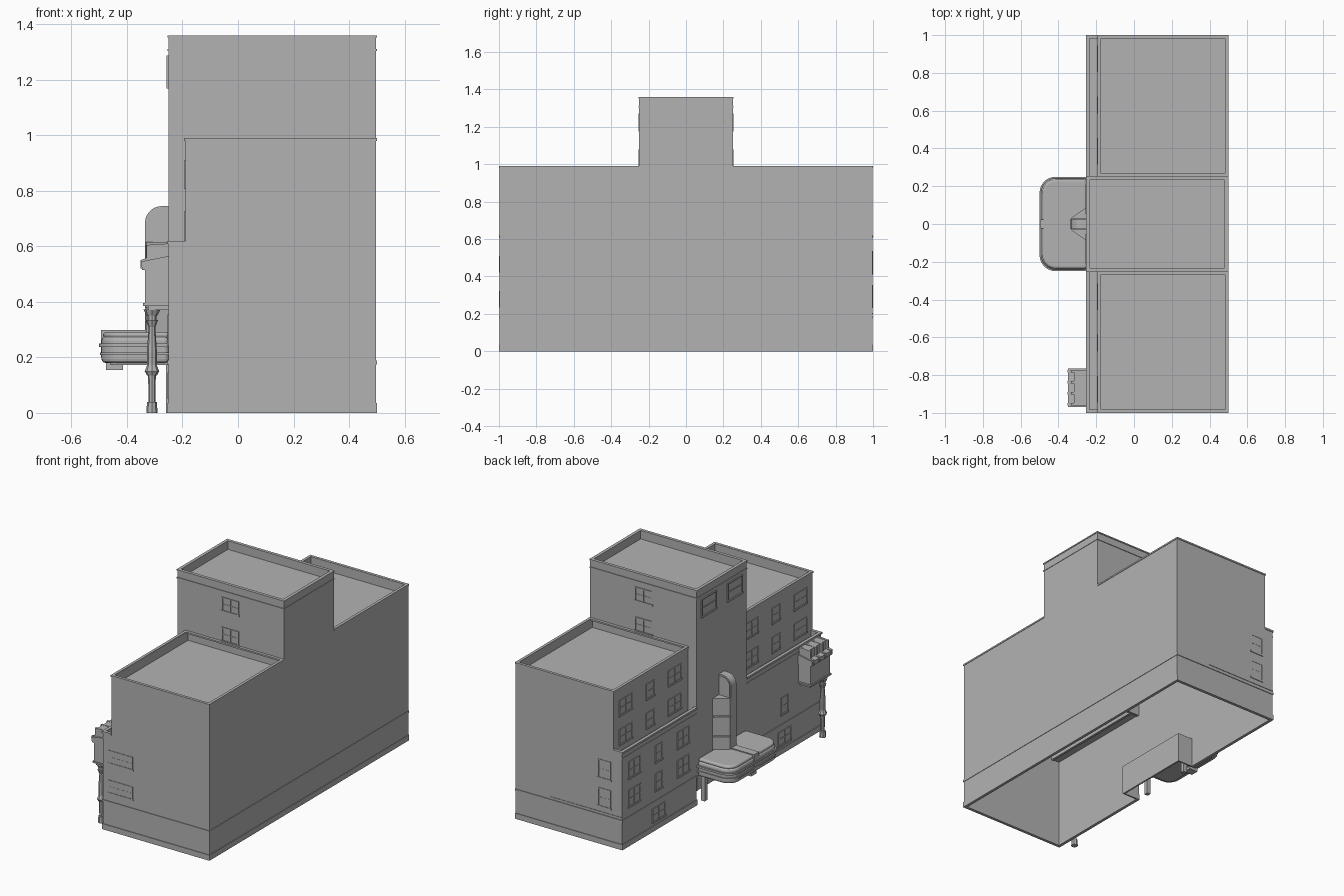
import bpy, bmesh, math
from mathutils import Vector

cube = bpy.data.objects.get("Cube")
if cube:
    bpy.data.objects.remove(cube, do_unlink=True)

GREY = (0.45, 0.45, 0.45, 1)
mat = bpy.data.materials.new("plain grey")
mat.use_nodes = True
mat.diffuse_color = GREY
mat.node_tree.nodes["Principled BSDF"].inputs["Base Color"].default_value = GREY


def finish(name, bm):
    bmesh.ops.recalc_face_normals(bm, faces=bm.faces)
    mesh = bpy.data.meshes.new(name)
    bm.to_mesh(mesh)
    bm.free()
    mesh.materials.append(mat)
    ob = bpy.data.objects.new(name, mesh)
    bpy.context.collection.objects.link(ob)
    return ob


def boxes(name, items):
    """One object from boxes given as x0, x1, y0, y1, z0, z1."""
    bm = bmesh.new()
    for x0, x1, y0, y1, z0, z1 in items:
        made = bmesh.ops.create_cube(bm, size=1)["verts"]
        for v in made:
            v.co = Vector(((x0 + x1) / 2 + v.co.x * (x1 - x0),
                           (y0 + y1) / 2 + v.co.y * (y1 - y0),
                           (z0 + z1) / 2 + v.co.z * (z1 - z0)))
    return finish(name, bm)


def prism(name, pts, lo, hi, axis="z"):
    """Extrude an outline along z (points x, y) or y (points x, z)."""
    bm = bmesh.new()
    def put(a, b, c):
        return bm.verts.new((a, b, c) if axis == "z" else (a, c, b))
    low = [put(a, b, lo) for a, b in pts]
    high = [put(a, b, hi) for a, b in pts]
    bm.faces.new(low)
    bm.faces.new(high)
    for i in range(len(pts)):
        j = (i + 1) % len(pts)
        bm.faces.new((low[i], low[j], high[j], high[i]))
    return finish(name, bm)


def arc(cx, cy, r, start, end, n=7):
    angles = [math.radians(start + (end - start) * i / n) for i in range(n + 1)]
    return [(cx + r * math.cos(a), cy + r * math.sin(a)) for a in angles]


def ring(x0, x1, y0, y1, z0, z1, t):
    """Four bars lying around the inside of a rectangle."""
    return [(x0, x1, y0, y0 + t, z0, z1), (x0, x1, y1 - t, y1, z0, z1),
            (x0, x0 + t, y0, y1, z0, z1), (x1 - t, x1, y0, y1, z0, z1)]


# Main dimensions
F, U, B = -0.25, -0.19, 0.497      # facade, set-back facade, back wall
E, T = 0.996, 0.25                 # wing end, half tower width
LEDGE, WING, TOP = 0.62, 0.988, 1.36
t = 0.015

# Back wall and tower shell
boxes("back_wall", [(B - t, B, -E, E, 0, WING), (B - t, B, -T, T, WING, TOP)])
boxes("tower_front_wall", [(F, F + t, -T, T, 0.18, TOP)])
boxes("tower_roof", [(F, B, -T, T, 1.295, 1.305)])
boxes("tower_cornice", ring(F - .004, B + .003, -T - .004, T + .004, 1.304, 1.311, .016)
      + ring(F - .004, B + .003, -T - .004, T + .004, 1.352, TOP, .02))

# Mirrored wings
for s, side in ((-1, "right"), (1, "left")):
    def span(a, b):
        return tuple(sorted((s * a, s * b)))
    inner, end = span(T - t, T), span(E - t, E)
    whole = span(T, E)
    boxes(side + "_tower_side", [(F, B, *inner, 0.57, TOP)])
    boxes(side + "_wing_walls", [(F, F + t, *whole, 0, LEDGE),
                                 (U, U + t, *whole, 0.57, WING),
                                 (F, B, *end, 0, LEDGE), (U, B, *end, LEDGE, WING)])
    boxes(side + "_wing_roof", [(U, B, *whole, 0.92, 0.93)])
    boxes(side + "_ledge_floor", [(F, U + t, *whole, 0.575, 0.585)])
    boxes(side + "_wing_cornice", ring(U - .004, B + .003, *span(T, 1), 0.98, 0.99, .018))
    boxes(side + "_ledge_cornice", [(F - .005, F + .014, *whole, 0.608, LEDGE),
                                    (F - .003, F, *whole, 0.575, 0.582),
                                    (F - .005, U, *span(E - t, 1), 0.608, LEDGE)])
    for name, z0, z1, out in (("plinth", 0, .035, .004), ("belt_course", .175, .188, .004)):
        boxes(side + "_" + name, [(F - out, F, *span(T, 1), z0, z1),
                                  (F - out, .5, *span(E, 1), z0, z1)])

boxes("back_trim", [(B, .5, -1, 1, 0, .035), (B, .5, -1, 1, .175, .188)])
boxes("end_strip", [(F, .25, E, .999, .198, .205)])

# Recessed entrance with slender posts
boxes("entrance_recess", [(-.14, -.13, -T, T, 0, .19), (F, -.13, -T, T, .18, .19),
                          (F, -.13, -T - .01, -T, 0, .19), (F, -.13, T, T + .01, 0, .19)]
      + [(-.143, -.14, y - .004, y + .004, 0, .18) for y in (-.18, -.09, 0, .09, .18)])
boxes("entrance_posts", [(-.26, -.235, y - .013, y + .013, 0, .19) for y in (-.17, .17)])


def window(name, face, base, u, z, w, h, columns=1, out=.004):
    """Framed sash window standing on a wall facing x-, y- or y+."""
    u0, u1, z0, z1, f = u - w / 2, u + w / 2, z - h / 2, z + h / 2, .007
    parts = [(u0, u1, z0, z1, .001),
             (u0, u0 + f, z0, z1, out), (u1 - f, u1, z0, z1, out),
             (u0, u1, z1 - f, z1, out), (u0 - .004, u1 + .004, z0 - .004, z0 + f, out + .001),
             (u0, u1, z - .002, z + .002, out - .001)]
    for i in range(1, columns):
        c = u0 + w * i / columns
        parts.append((c - f / 2, c + f / 2, z0, z1, out))
    items = []
    for a, b, lo, hi, d in parts:
        if face == "x-":
            items.append((base - d, base, a, b, lo, hi))
        elif face == "y-":
            items.append((a, b, base - d, base, lo, hi))
        else:
            items.append((a, b, base, base + d, lo, hi))
    boxes(name, items)


# Facade windows, mirrored between wings
for s, side in ((-1, "right"), (1, "left")):
    for y, w, n in ((.875, .13, 2), (.63, .08, 1), (.385, .13, 2)):
        for z in (.675, .86):
            window(side + "_upper_window", "x-", U, s * y, z, w, .1, n)
        for z in (.3, .48):
            if s > 0 or (y == .63 and z == .3):
                window(side + "_lower_window", "x-", F, s * y, z, w - .01, .11, n)
    window(side + "_basement_window", "x-", F, s * .63, .1, .13, .09, 2)
    window(side + "_tower_window", "x-", F, s * .13, 1.23, .15, .115, 1, .007)
    for z in (1.035, 1.225):
        window(side + "_tower_side_window", "y-" if s < 0 else "y+", s * T, .122, z, .12, .09, 2)

# End wall windows
for z in (.28, .468):
    window("front_end_window", "y-", -E, -.125, z, .17, .085, 1, .003)
for z in (.295, .475):
    window("rear_end_window", "y+", E, -.125, z, .09, .12, 1, .003)


# Canopy with rounded outer corners
def canopy_layer(name, z0, z1, inset, bevel=0.0):
    r, x, y = .085 - inset, -.5 + inset, T - inset
    pts = [(F, y)] + arc(x + r, y - r, r, 90, 180) + arc(x + r, r - y, r, 180, 270) + [(F, -y)]
    ob = prism(name, pts, z0, z1)
    if bevel:
        mod = ob.modifiers.new("soft_rim", "BEVEL")
        mod.width, mod.segments, mod.limit_method = bevel, 3, "ANGLE"
        mod.angle_limit = math.radians(50)
    return ob


canopy_layer("canopy_body", .18, .275, .008, .015)
canopy_layer("canopy_underside", .172, .182, .04)
canopy_layer("canopy_lower_band", .208, .218, .002)
canopy_layer("canopy_upper_band", .238, .25, 0)
canopy_layer("canopy_top", .268, .292, .014, .012)
boxes("canopy_ridge", [(-.494, -.33, -.025, .025, .2, .298), (-.475, -.415, -.025, .025, .155, .2)])

# Vertical fin and wedge-shaped panels above the canopy
fin_side = [(F, .28), (F, .745)] + arc(-.275, .685, .06, 90, 180) + [(-.335, .28)]
prism("sign_fin", fin_side, -.026, .026, "y")
rim_side = [(F, .28), (F, .735)] + arc(-.276, .685, .05, 90, 180) + [(-.326, .28)]
prism("sign_fin_panel", rim_side, -.029, .029, "y")
wedge = [(F, .09), (-.332, .032), (-.332, -.032), (F, -.09)]
for z0, z1 in ((.29, .37), (.377, .495), (.502, .615)):
    prism("sign_wedge_panel", wedge, z0, z1)

# Projecting bay near the corner, with ribs and a sloping hood
Y0, Y1 = -.965, -.77
boxes("corner_bay", [(-.335, F, Y0, Y1, .385, .53), (-.325, F, Y0 + .01, Y1 - .01, .37, .385),
                     (-.342, F, Y0 - .004, Y1 + .004, .385, .395)])
hood = [(F, .505), (-.345, .515), (-.35, .545), (F, .565)]
prism("bay_hood", hood, Y0 - .005, Y1 + .005, "y")
rib = [(F, .555), (-.33, .54), (-.354, .55), (-.354, .53), (-.34, .51), (-.33, .6), (F, .61)]
rib = [(F, .54), (-.352, .52), (-.352, .55), (-.33, .558), (-.33, .605), (F, .61)]
for i in range(4):
    y = Y0 + .01 + i * (Y1 - Y0 - .02) / 3
    prism("bay_hood_rib", rib, y - .007, y + .007, "y")
boxes("bay_hood_back", [(-.318, F, Y0 + .01, Y1 - .01, .55, .605)])

# Ornamental column under the bay, made of stacked square drums
bm = bmesh.new()
for z0, z1, r0, r1 in ((0, .04, .02, .018), (.04, .135, .012, .014), (.135, .15, .018, .026),
                       (.15, .175, .026, .016), (.175, .22, .018, .018), (.22, .31, .018, .012),
                       (.31, .335, .013, .022), (.335, .35, .016, .016), (.35, .372, .02, .03)):
    made = bmesh.ops.create_cone(bm, cap_ends=True, segments=8, radius1=r0, radius2=r1,
                                 depth=z1 - z0)["verts"]
    bmesh.ops.translate(bm, verts=made, vec=(-.31, -.925, (z0 + z1) / 2))
finish("bay_column", bm)
